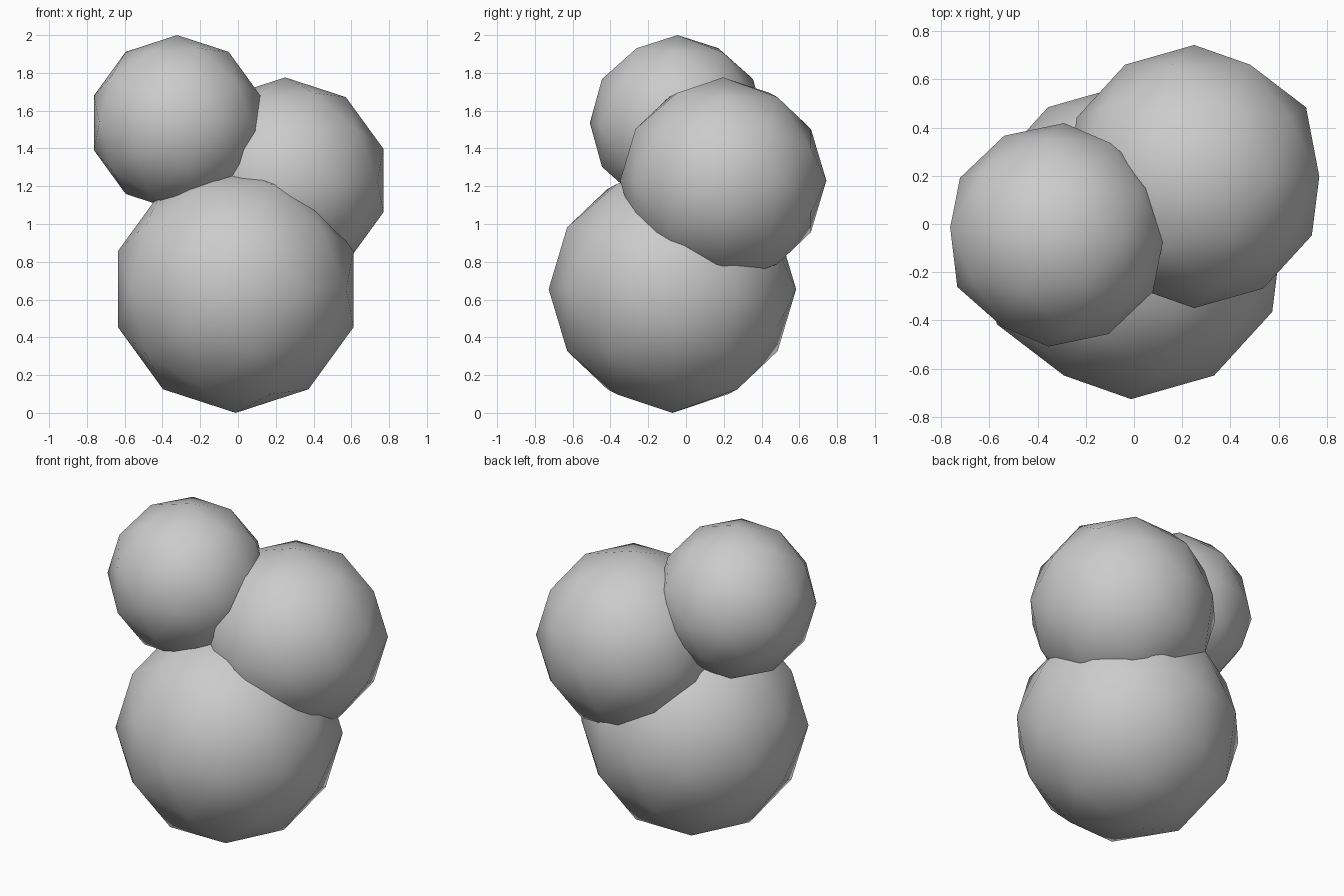
import bpy
from math import radians

if "Cube" in bpy.data.objects:
    bpy.data.objects.remove(bpy.data.objects["Cube"])


# One low-poly ball with smooth shading, its pole lying along y
def ball(name, centre, radius, turn=0):
    bpy.ops.mesh.primitive_ico_sphere_add(
        subdivisions=2, radius=radius, location=centre,
        rotation=(radians(90), 0, radians(turn)))
    obj = bpy.context.object
    obj.name = name
    bpy.ops.object.shade_smooth()
    return obj


# Large base ball with two smaller balls resting in it
ball("large_ball", (-0.012, -0.072, 0.655), 0.655)
ball("medium_ball", (0.25, 0.197, 1.23), 0.546)
ball("small_ball", (-0.322, -0.045, 1.535), 0.465, -4)
